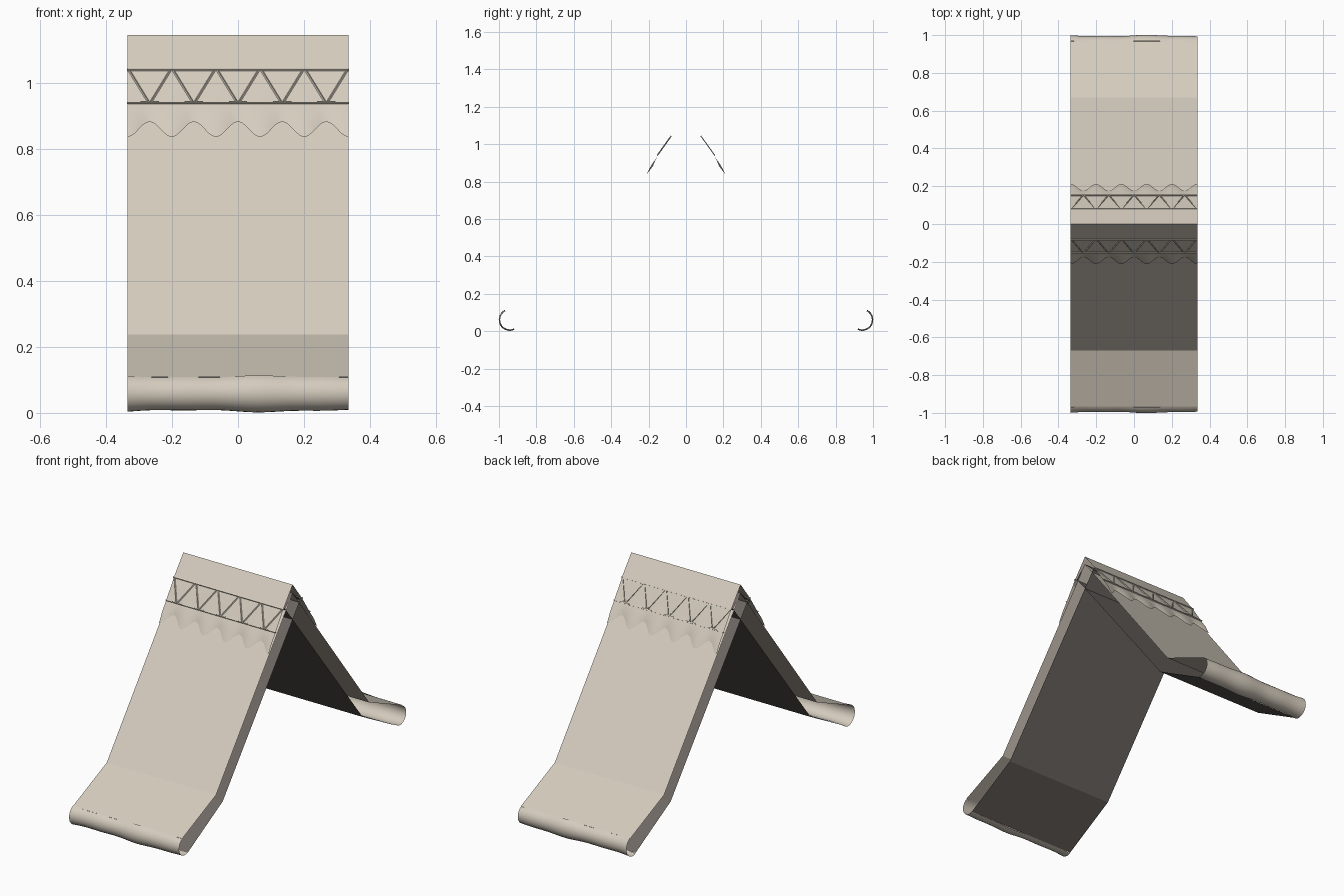
import bpy, bmesh, math
from mathutils import Vector

if "Cube" in bpy.data.objects:
    bpy.data.objects.remove(bpy.data.objects["Cube"])

W = 0.335            # half width
BAYS = 5             # truss bays and scallops
BAY = 2 * W / BAYS
NX = 60              # steps across the width


def material(name, rgb):
    m = bpy.data.materials.new(name)
    m.diffuse_color = (*rgb, 1)
    m.use_nodes = True
    m.node_tree.nodes["Principled BSDF"].inputs["Base Color"].default_value = m.diffuse_color
    return m


BEIGE = material("warm beige", (0.66, 0.60, 0.51))
DARK = material("dark taupe", (0.155, 0.137, 0.127))


def finish(bm, name, mat=BEIGE, angle=20):
    me = bpy.data.meshes.new(name)
    bm.to_mesh(me)
    bm.free()
    me.materials.append(mat)
    ob = bpy.data.objects.new(name, me)
    bpy.context.collection.objects.link(ob)
    bpy.ops.object.select_all(action='DESELECT')
    bpy.context.view_layer.objects.active = ob
    ob.select_set(True)
    bpy.ops.object.shade_smooth_by_angle(angle=math.radians(angle))
    return ob


def sheet(name, row, side, mat=BEIGE, steps=NX):
    """Sweep a profile row(x) -> [(outward, z)] across the width."""
    bm = bmesh.new()
    rows = []
    for i in range(steps + 1):
        x = -W + 2 * W * i / steps
        rows.append([bm.verts.new((x, side * d, z)) for d, z in row(x)])
    for a, b in zip(rows, rows[1:]):
        for j in range(len(a) - 1):
            f = bm.faces.new((a[j], a[j + 1], b[j + 1], b[j]))
            if side > 0:
                f.normal_flip()
    return finish(bm, name, mat)


def outer_row(x):
    # long slope and kicked-out foot
    return [(0, 1.10), (0.67, 0.238), (0.967, 0.109)]


def inner_row(x):
    # underside, crossing the opposite panel below the ridge
    return [(0.920, 0.012), (0.612, 0.18), (-0.066, 1.037), (0, 1.10)]


def roll_row(x):
    # wavy rolled lip
    wave = 0.003 * math.sin(13 * x + 0.5) + 0.0015 * math.sin(29 * x)
    pts = []
    for i in range(15):
        a = math.radians(63 - 177 * i / 14)
        r = 0.055 + wave
        pts.append((0.942 + r * math.cos(a), 0.061 + r * math.sin(a)))
    return pts


def arch(x):
    # 0 at the scallop tips, 1 at the middle of each bay
    return 0.5 - 0.5 * math.cos(2 * math.pi * (x + W) / BAY)


def valance_row(x):
    a = arch(x)
    d = 0.212 - 0.036 * a
    edge = (d, 1.109 - 1.283 * d)
    top = (0.15, 0.937)
    mid = ((top[0] + edge[0]) / 2 + 0.003, (top[1] + edge[1]) / 2 + 0.003 * (1 - a))
    return [(0.08, 1.043), top, mid, edge]


def rod(bm, p, q, r):
    # four-sided bar between two points
    p, q = Vector(p), Vector(q)
    axis = (q - p).normalized()
    u = axis.cross(Vector((0, 0.83, 0.55))).normalized()
    v = axis.cross(u)
    ends = [[bm.verts.new(c + r * (u * math.cos(t) + v * math.sin(t)))
             for t in (math.pi / 4 + k * math.pi / 2 for k in range(4))] for c in (p, q)]
    for k in range(4):
        m = (k + 1) % 4
        bm.faces.new((ends[0][k], ends[0][m], ends[1][m], ends[1][k]))
    bm.faces.new(ends[0][::-1])
    bm.faces.new(ends[1])
    bmesh.ops.recalc_face_normals(bm, faces=bm.faces)


for side, label in ((-1, "front"), (1, "back")):
    sheet(label + "_outer_slope", outer_row, side, steps=1)
    sheet(label + "_inner_lining", inner_row, side, DARK, steps=1)
    sheet(label + "_rolled_lip", roll_row, side)
    sheet(label + "_ridge_cap", lambda x: [(0, 1.146), (0.08, 1.043)], side, steps=1)
    sheet(label + "_scalloped_valance", valance_row, side)

    # truss: rails, diagonals and feet
    bm = bmesh.new()
    yt, yb = side * 0.082, side * 0.152
    rod(bm, (-W - 0.002, yt, 1.041), (W + 0.002, yt, 1.041), 0.005)
    rod(bm, (-W - 0.002, yb, 0.94), (W + 0.002, yb, 0.94), 0.0035)
    for i in range(BAYS):
        x = -W + i * BAY
        m = x + BAY / 2
        rod(bm, (x + 0.004, yt, 1.04), (m - 0.003, yb, 0.942), 0.0035)
        rod(bm, (x + BAY - 0.004, yt, 1.04), (m + 0.003, yb, 0.942), 0.0035)
        rod(bm, (m - 0.028, yb, 0.943), (m + 0.028, yb, 0.943), 0.003)
    finish(bm, label + "_truss")
